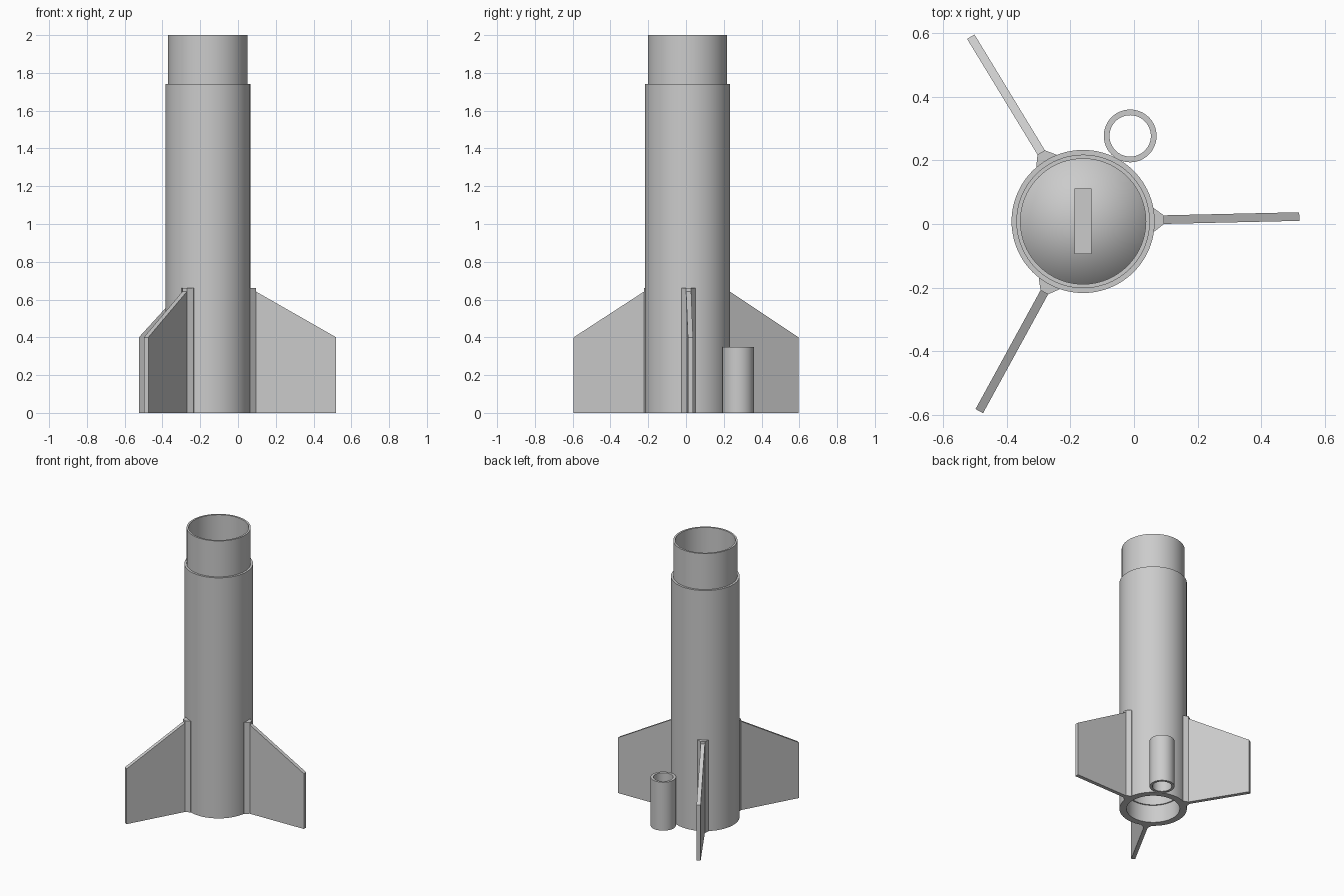
import bpy, bmesh, math
from mathutils import Matrix

cube = bpy.data.objects.get("Cube")
if cube:
    bpy.data.objects.remove(cube, do_unlink=True)

CX, CY = -0.16, 0.008      # body axis
BODY_R = 0.225

grey = bpy.data.materials.new("light_grey")
grey.use_nodes = True
colour = (0.6, 0.6, 0.6, 1)
grey.diffuse_color = colour
grey.node_tree.nodes["Principled BSDF"].inputs["Base Color"].default_value = colour


def finish(name, bm, smooth=False):
    bmesh.ops.remove_doubles(bm, verts=bm.verts, dist=0.0001)
    bmesh.ops.recalc_face_normals(bm, faces=bm.faces)
    mesh = bpy.data.meshes.new(name)
    bm.to_mesh(mesh)
    bm.free()
    mesh.materials.append(grey)
    obj = bpy.data.objects.new(name, mesh)
    bpy.context.collection.objects.link(obj)
    if smooth:
        bpy.ops.object.select_all(action='DESELECT')
        obj.select_set(True)
        bpy.context.view_layer.objects.active = obj
        bpy.ops.object.shade_smooth_by_angle(angle=math.radians(30))
    return obj


def lathe(name, profile, centre, closed, steps=96):
    """Turn an (r, z) profile around the z axis."""
    bm = bmesh.new()
    verts = [bm.verts.new((r, 0, z)) for r, z in profile]
    pairs = list(zip(verts, verts[1:]))
    if closed:
        pairs.append((verts[-1], verts[0]))
    edges = [bm.edges.new(p) for p in pairs]
    bmesh.ops.spin(bm, geom=verts + edges, cent=(0, 0, 0), axis=(0, 0, 1),
                   angle=math.tau, steps=steps, use_merge=True)
    obj = finish(name, bm, True)
    obj.location = (*centre, 0)
    return obj


def prism(name, points, offset, angle):
    """Extrude a polygon by offset, then turn it about the body axis."""
    bm = bmesh.new()
    face = bm.faces.new([bm.verts.new(p) for p in points])
    new = bmesh.ops.extrude_face_region(bm, geom=[face], use_keep_orig=True)["geom"]
    bmesh.ops.translate(bm, vec=offset,
                        verts=[v for v in new if isinstance(v, bmesh.types.BMVert)])
    bm.transform(Matrix.Translation((CX, CY, 0)) @ Matrix.Rotation(angle, 4, 'Z'))
    return finish(name, bm)


# Hollow body: motor bay below, cone bulkhead, open shoulder on top
lathe("body_tube", [(0, 1.15), (0.17, 1.15), (0.17, 0.13), (0.178, 0.13), (0.178, 0),
                    (BODY_R, 0), (BODY_R, 1.74), (0.21, 1.74), (0.21, 2),
                    (0.197, 2), (0.197, 1.2), (0, 1.4)], (CX, CY), False)

# Cord anchor bar across the bulkhead
bw, bl = 0.027, 0.103
prism("cord_anchor", [(-bw, -bl, 1.25), (bw, -bl, 1.25), (bw, bl, 1.25), (-bw, bl, 1.25)],
      (0, 0, 0.17), 0)

# Launch lug touching the body
lathe("launch_lug", [(0.083, 0), (0.083, 0.35), (0.065, 0.35), (0.065, 0)],
      (-0.012, 0.277), True, 64)

# Three fins with wedge fillets at their roots
T = 0.0135
root = 0.215
for i, side in enumerate(("left", "back_right", "front_right")):
    a = math.radians(1.3 + 120 * i)
    prism(side + "_fin", [(root, -T, 0), (0.68, -T, 0), (0.68, -T, 0.4), (root, -T, 0.665)],
          (0, 2 * T, 0), a)
    prism(side + "_fin_fillet", [(root, -0.037, 0), (0.223, -0.037, 0), (0.254, -T, 0),
                                 (0.254, T, 0), (0.223, 0.037, 0), (root, 0.037, 0)],
          (0, 0, 0.66), a)
